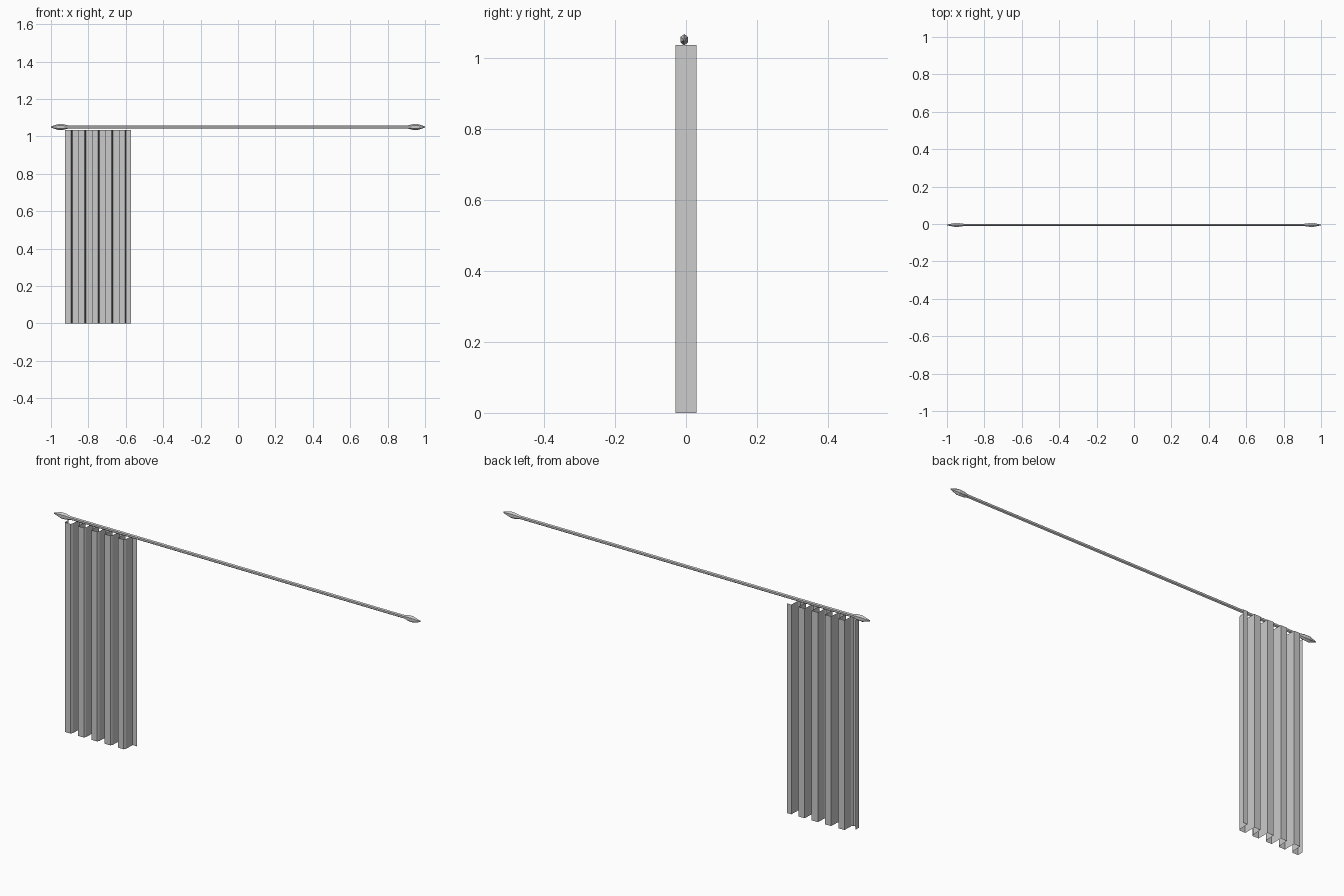
import bpy
import bmesh
import math

cube = bpy.data.objects.get("Cube")
if cube:
    bpy.data.objects.remove(cube, do_unlink=True)

grey = bpy.data.materials.new("plain_grey")
grey.use_nodes = True
grey.diffuse_color = (0.6, 0.6, 0.6, 1)
grey.node_tree.nodes["Principled BSDF"].inputs["Base Color"].default_value = (0.6, 0.6, 0.6, 1)


def add_object(name, bm):
    mesh = bpy.data.meshes.new(name)
    bm.to_mesh(mesh)
    bm.free()
    mesh.materials.append(grey)
    obj = bpy.data.objects.new(name, mesh)
    bpy.context.collection.objects.link(obj)
    return obj


def lathe_x(name, profile, sides=6, centre_y=-0.005, centre_z=1.05):
    """Faceted solid around a line along x; profile holds (x, radius)."""
    bm = bmesh.new()
    rings = []
    for x, radius in profile:
        ring = []
        for i in range(sides):
            a = 2 * math.pi * (i + 0.5) / sides
            ring.append(bm.verts.new((x, centre_y + 0.75 * radius * math.cos(a),
                                      centre_z + radius * math.sin(a))))
        rings.append(ring)
    for a, b in zip(rings, rings[1:]):
        for i in range(sides):
            j = (i + 1) % sides
            bm.faces.new((a[i], a[j], b[j], b[i]))
    bm.faces.new(rings[0])
    bm.faces.new(rings[-1])
    bmesh.ops.recalc_face_normals(bm, faces=bm.faces)
    return add_object(name, bm)


# Rod with a faceted, pointed finial at each end
lathe_x("curtain_rod", [(-0.92, 0.009), (0.92, 0.009)])
for side, label in ((1, "left"), (-1, "right")):
    lathe_x(label + "_finial", [(side * x, r) for x, r in
            ((0.905, 0.008), (0.935, 0.015), (0.96, 0.016), (1.0, 0.003))])

# Curtain: one thin sheet folded into five square pleats, gathered at one end
start, end, pitch, depth, top = -0.925, -0.572, 0.0725, 0.03, 1.035
path = [(start, 0.0)]
for k in range(5):
    x = start + k * pitch
    if k:
        path.append((x, depth))
    path += [(x, -depth), (x + 0.032, -depth), (x + 0.037, -0.02), (x + 0.039, depth)]
path.append((end, depth))

bm = bmesh.new()
low = [bm.verts.new((x, y, 0)) for x, y in path]
high = [bm.verts.new((x, y, top)) for x, y in path]
for i in range(len(path) - 1):
    bm.faces.new((low[i], low[i + 1], high[i + 1], high[i]))
add_object("pleated_curtain", bm)
